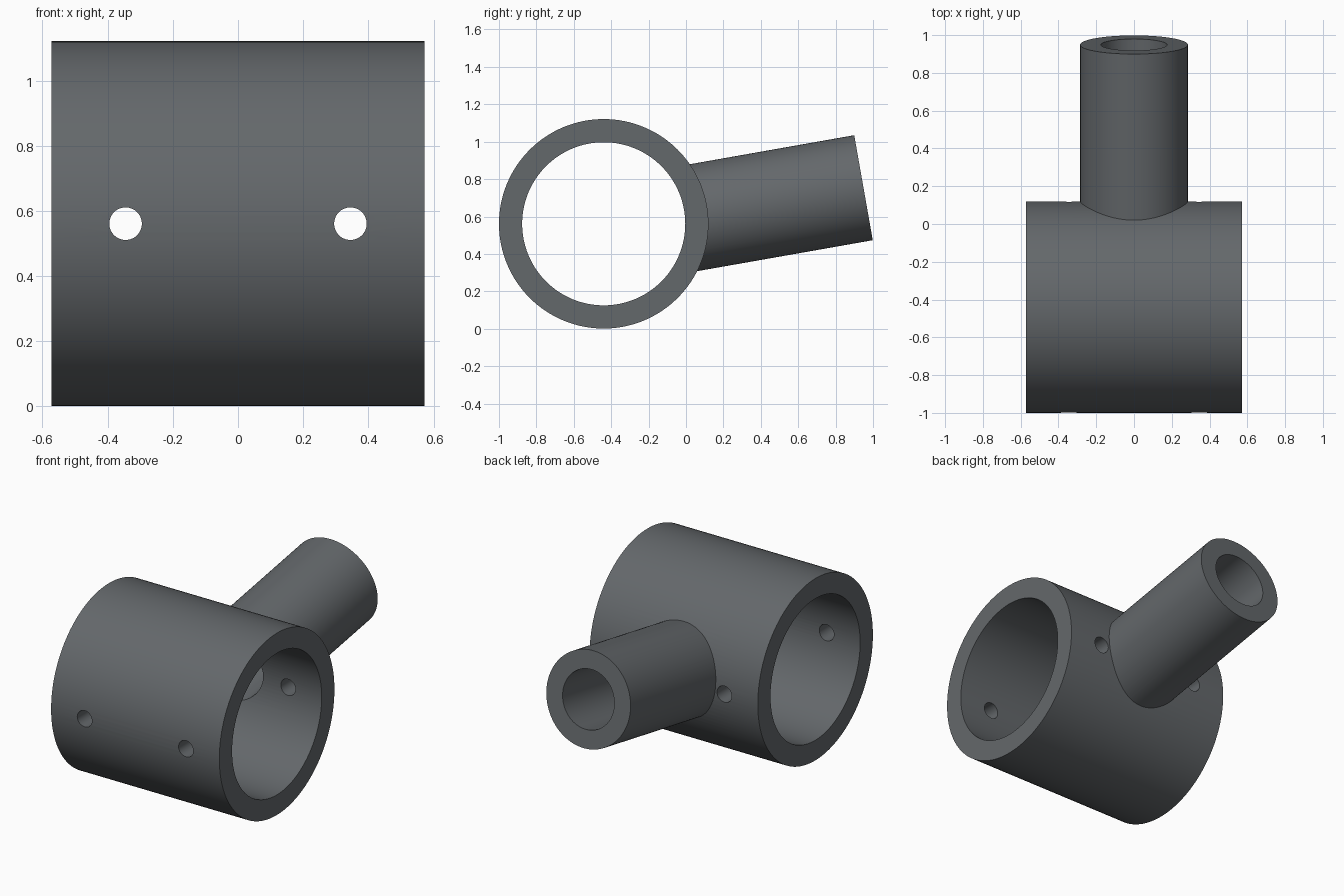
import bpy
import math
from mathutils import Vector

old = bpy.data.objects.get("Cube")
if old:
    bpy.data.objects.remove(old, do_unlink=True)

# Main dimensions
RING_CENTER = Vector((0, -0.44, 0.561))
RING_R, BORE_R, RING_HALF = 0.56, 0.436, 0.573
TUBE_END = Vector((0, 0.949, 0.754))
TUBE_R, TUBE_BORE_R, TUBE_LENGTH = 0.285, 0.175, 1.2
HOLE_X, HOLE_R = 0.345, 0.05

grey = bpy.data.materials.new("dark_grey")
grey.use_nodes = True
colour = (0.127, 0.138, 0.147, 1)
grey.diffuse_color = colour
grey.node_tree.nodes["Principled BSDF"].inputs["Base Color"].default_value = colour


def cylinder(name, start, end, radius, sides=128):
    """Solid cylinder running between two points."""
    start, end = Vector(start), Vector(end)
    axis = end - start
    bpy.ops.mesh.primitive_cylinder_add(
        vertices=sides, radius=radius, depth=axis.length,
        location=(start + end) / 2,
        rotation=axis.to_track_quat("Z", "Y").to_euler())
    obj = bpy.context.object
    obj.name = name
    obj.data.materials.append(grey)
    return obj


def combine(target, tool, operation):
    """Apply a boolean and discard the tool."""
    mod = target.modifiers.new(operation.lower(), "BOOLEAN")
    mod.operation = operation
    mod.solver = "EXACT"
    mod.object = tool
    bpy.context.view_layer.objects.active = target
    bpy.ops.object.modifier_apply(modifier=mod.name)
    bpy.data.objects.remove(tool, do_unlink=True)


# Large sleeve lying along x
side = Vector((RING_HALF, 0, 0))
body = cylinder("sleeve_with_handle_socket", RING_CENTER - side, RING_CENTER + side, RING_R)

# Tilted socket tube, joined to the sleeve
tilt = math.radians(10)
direction = Vector((0, math.cos(tilt), math.sin(tilt)))
tube_start = TUBE_END - direction * TUBE_LENGTH
combine(body, cylinder("socket_tube", tube_start, TUBE_END, TUBE_R), "UNION")

# Sleeve bore and socket bore
combine(body, cylinder("sleeve_bore", RING_CENTER - side * 1.3, RING_CENTER + side * 1.3, BORE_R),
        "DIFFERENCE")
combine(body, cylinder("socket_bore", tube_start, TUBE_END + direction * 0.2, TUBE_BORE_R),
        "DIFFERENCE")

# Pair of screw holes through front and back walls
for sign in (-1, 1):
    middle = RING_CENTER + Vector((sign * HOLE_X, 0, 0))
    reach = Vector((0, 0.8, 0))
    combine(body, cylinder("screw_hole", middle - reach, middle + reach, HOLE_R, 48), "DIFFERENCE")

# Smooth walls with sharp rims
bpy.ops.object.select_all(action="DESELECT")
body.select_set(True)
bpy.context.view_layer.objects.active = body
bpy.ops.object.shade_smooth_by_angle(angle=math.radians(30))
